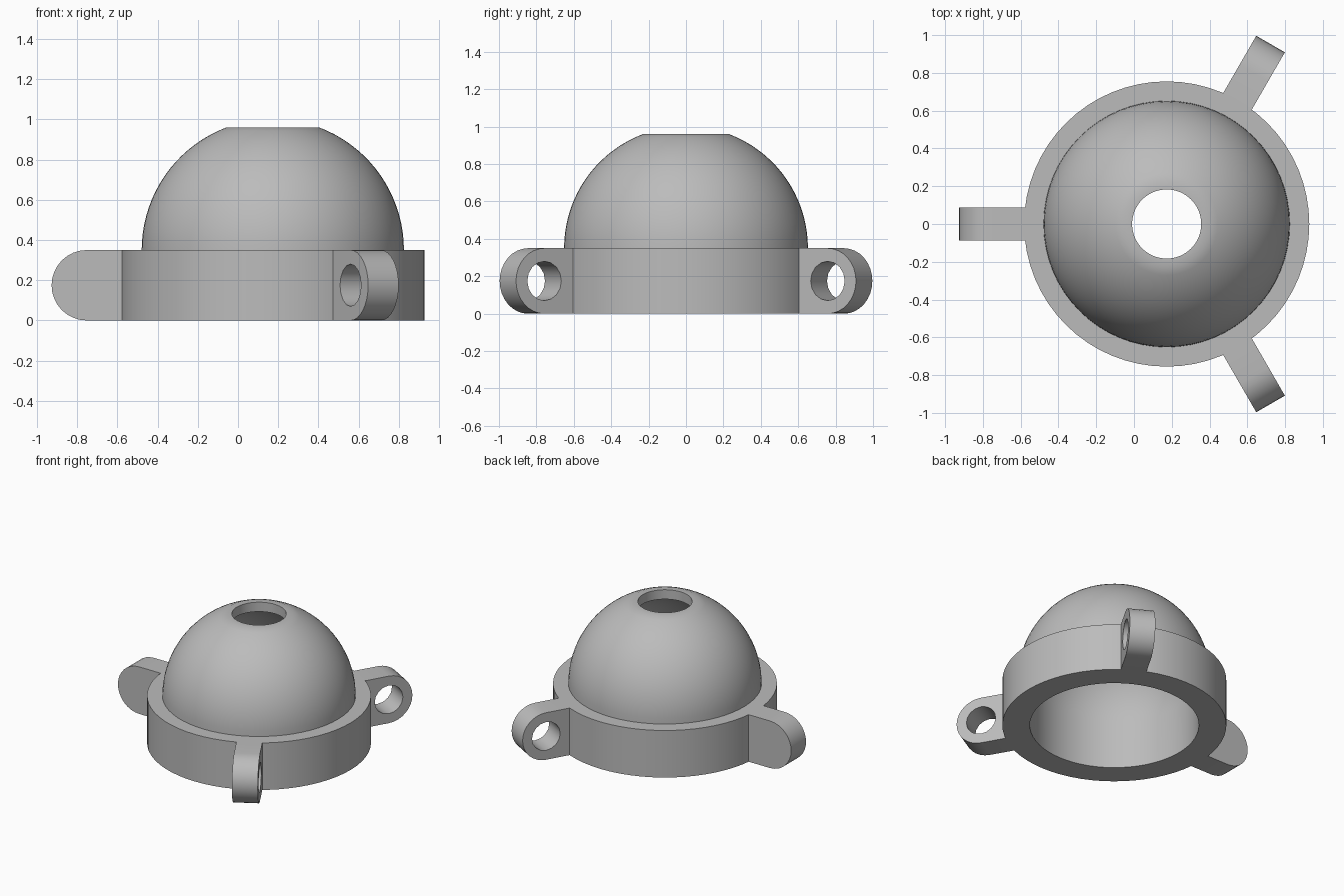
import bpy, bmesh, math
from mathutils import Matrix

if "Cube" in bpy.data.objects:
    bpy.data.objects.remove(bpy.data.objects["Cube"])

CX = 0.173           # centre of the dome axis
H = 0.35             # base ring height
R_RING, R_DOME, R_IN, R_HOLE = 0.755, 0.652, 0.57, 0.183
TOP = 0.96
SEG = 64

grey = bpy.data.materials.new("light_grey")
grey.diffuse_color = (0.5, 0.5, 0.5, 1)
grey.use_nodes = True
grey.node_tree.nodes["Principled BSDF"].inputs["Base Color"].default_value = grey.diffuse_color


def make_object(name, bm):
    bmesh.ops.recalc_face_normals(bm, faces=bm.faces)
    mesh = bpy.data.meshes.new(name)
    bm.to_mesh(mesh)
    bm.free()
    mesh.materials.append(grey)
    obj = bpy.data.objects.new(name, mesh)
    bpy.context.collection.objects.link(obj)
    return obj


def arc(r, a0, a1, n):
    """Points on a sphere profile, angles measured from the horizon."""
    return [(r * math.cos(a0 + (a1 - a0) * i / n),
             H + r * math.sin(a0 + (a1 - a0) * i / n)) for i in range(n + 1)]


def lathe(name, profile):
    bm = bmesh.new()
    rings = []
    for s in range(SEG):
        a = 2 * math.pi * s / SEG
        rings.append([bm.verts.new((CX + r * math.cos(a), r * math.sin(a), z))
                      for r, z in profile])
    n = len(profile)
    for s in range(SEG):
        p, q = rings[s], rings[(s + 1) % SEG]
        for i in range(n):
            j = (i + 1) % n
            bm.faces.new((p[i], q[i], q[j], p[j]))
    return make_object(name, bm)


def extrude_outline(name, points, width, angle):
    """Outline in (distance, z), thickened sideways and turned about the axis."""
    bm = bmesh.new()
    face = bm.faces.new([bm.verts.new((d, -width / 2, z)) for d, z in points])
    out = bmesh.ops.extrude_face_region(bm, geom=[face])
    verts = [v for v in out["geom"] if isinstance(v, bmesh.types.BMVert)]
    bmesh.ops.translate(bm, verts=verts, vec=(0, width, 0))
    bm.transform(Matrix.Translation((CX, 0, 0)) @ Matrix.Rotation(angle, 4, 'Z'))
    return make_object(name, bm)


def boolean(target, tool, operation):
    mod = target.modifiers.new(operation, 'BOOLEAN')
    mod.operation, mod.object, mod.solver = operation, tool, 'EXACT'
    bpy.context.view_layer.objects.active = target
    bpy.ops.object.modifier_apply(modifier=mod.name)
    bpy.data.objects.remove(tool)


# hollow dome with base ring and cylindrical top opening
profile = [(R_IN, 0), (R_RING, 0), (R_RING, H)]
profile += arc(R_DOME, 0, math.asin((TOP - H) / R_DOME), 18)
profile += [(R_HOLE, TOP)]
profile += arc(R_IN, math.acos(R_HOLE / R_IN), 0, 18)
body = lathe("dome_housing", profile)

# three rounded mounting lugs with cross holes
LUG_R, LUG_D, LUG_W, PIN_R = H / 2, 0.925, 0.175, 0.105
for k, deg in enumerate((180, 60, -60)):
    ang = math.radians(deg)
    tip = [(LUG_D + LUG_R * math.cos(t), LUG_R + LUG_R * math.sin(t))
           for t in (math.pi * (i / 16 - 0.5) for i in range(17))]
    lug = extrude_outline("mounting_lug", [(0.68, H), (0.68, 0)] + tip, LUG_W, ang)
    hole = [(LUG_D + PIN_R * math.cos(t), LUG_R + PIN_R * math.sin(t))
            for t in (2 * math.pi * i / 16 for i in range(16))]
    boolean(lug, extrude_outline("pin_hole", hole, 0.4, ang), 'DIFFERENCE')
    boolean(body, lug, 'UNION')

# smooth curved faces, keep edges sharp
bpy.ops.object.select_all(action='DESELECT')
body.select_set(True)
bpy.context.view_layer.objects.active = body
bpy.ops.object.shade_smooth_by_angle(angle=math.radians(30))
